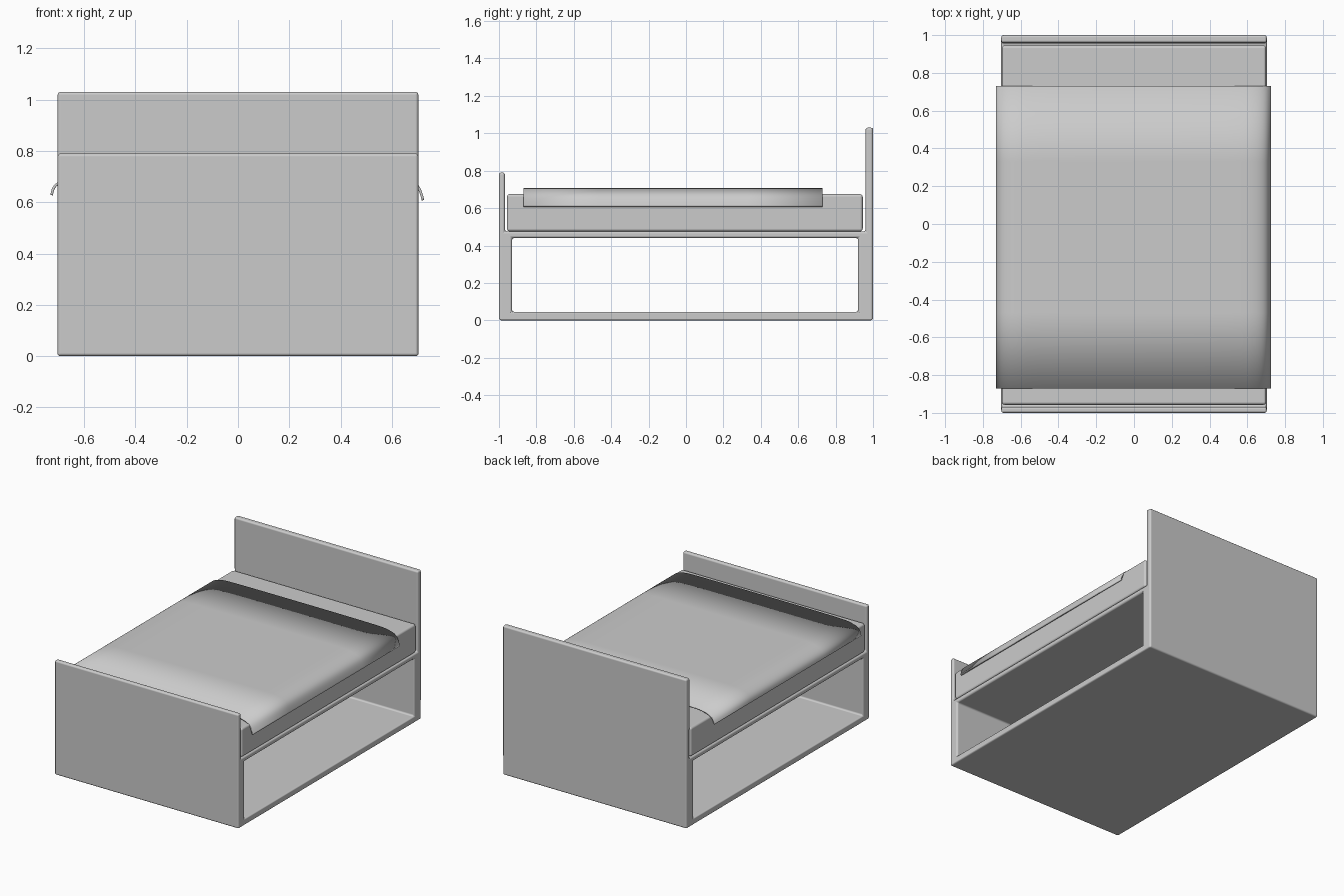
import bpy, bmesh, math

if "Cube" in bpy.data.objects:
    bpy.data.objects.remove(bpy.data.objects["Cube"])

HALF_WIDTH = 0.703


def make_object(name, bm):
    bmesh.ops.recalc_face_normals(bm, faces=bm.faces)
    mesh = bpy.data.meshes.new(name)
    bm.to_mesh(mesh)
    bm.free()
    ob = bpy.data.objects.new(name, mesh)
    bpy.context.collection.objects.link(ob)
    bpy.context.view_layer.objects.active = ob
    for o in bpy.context.selected_objects:
        o.select_set(False)
    ob.select_set(True)
    bpy.ops.object.shade_smooth_by_angle(angle=math.radians(40))
    return ob


def round_edges(ob, width):
    mod = ob.modifiers.new("rounded_edges", 'BEVEL')
    mod.width = width
    mod.segments = 3
    mod.limit_method = 'ANGLE'
    mod.harden_normals = True


def extrude_profile(name, points, faces, half_width):
    """Extrude a side (y, z) profile across the bed's width."""
    bm = bmesh.new()
    verts = [bm.verts.new((-half_width, y, z)) for y, z in points]
    flat = [bm.faces.new([verts[i] for i in f]) for f in faces]
    res = bmesh.ops.extrude_face_region(bm, geom=flat, use_keep_orig=True)
    moved = [g for g in res["geom"] if isinstance(g, bmesh.types.BMVert)]
    bmesh.ops.translate(bm, verts=moved, vec=(2 * half_width, 0, 0))
    return make_object(name, bm)


# Frame: footboard, headboard, base and platform around an open storage space
frame_points = [(-1, 0), (1, 0), (1, 1.03), (0.96, 1.03),
                (0.96, 0.475), (-0.968, 0.475), (-0.968, 0.79), (-1, 0.79),
                (-0.93, 0.045), (0.92, 0.045), (0.92, 0.44), (-0.93, 0.44)]
frame_faces = [(0, 1, 9, 8), (1, 2, 3, 4, 10, 9), (4, 5, 11, 10), (0, 8, 11, 5, 6, 7)]
frame = extrude_profile("bed_frame", frame_points, frame_faces, HALF_WIDTH)
round_edges(frame, 0.012)

# Mattress
mattress = extrude_profile("mattress", [(-0.957, 0.475), (0.945, 0.475),
                                        (0.945, 0.675), (-0.957, 0.675)],
                           [(0, 1, 2, 3)], 0.70)
round_edges(mattress, 0.015)

# Blanket: thin sheet draped over both sides, hanging lower on the right
drape = [(-0.731, 0.628), (-0.727, 0.655), (-0.708, 0.677), (-0.675, 0.693),
         (-0.63, 0.704), (-0.55, 0.709), (0.55, 0.709), (0.62, 0.704),
         (0.67, 0.692), (0.702, 0.672), (0.717, 0.644), (0.726, 0.609)]
bm = bmesh.new()
rows = [[bm.verts.new((x, y, z)) for x, z in drape] for y in (-0.87, 0.73)]
for i in range(len(drape) - 1):
    bm.faces.new((rows[0][i], rows[0][i + 1], rows[1][i + 1], rows[1][i]))
for f in bm.faces:
    f.normal_update()
blanket = make_object("blanket", bm)
sub = blanket.modifiers.new("smooth_drape", 'SUBSURF')
sub.levels = sub.render_levels = 2
sub.boundary_smooth = 'PRESERVE_CORNERS'
thick = blanket.modifiers.new("thickness", 'SOLIDIFY')
thick.thickness = 0.01
# keep the outer drape on the measured line, whichever way the sheet faces
thick.offset = -1 if blanket.data.polygons[5].normal.z > 0 else 1
